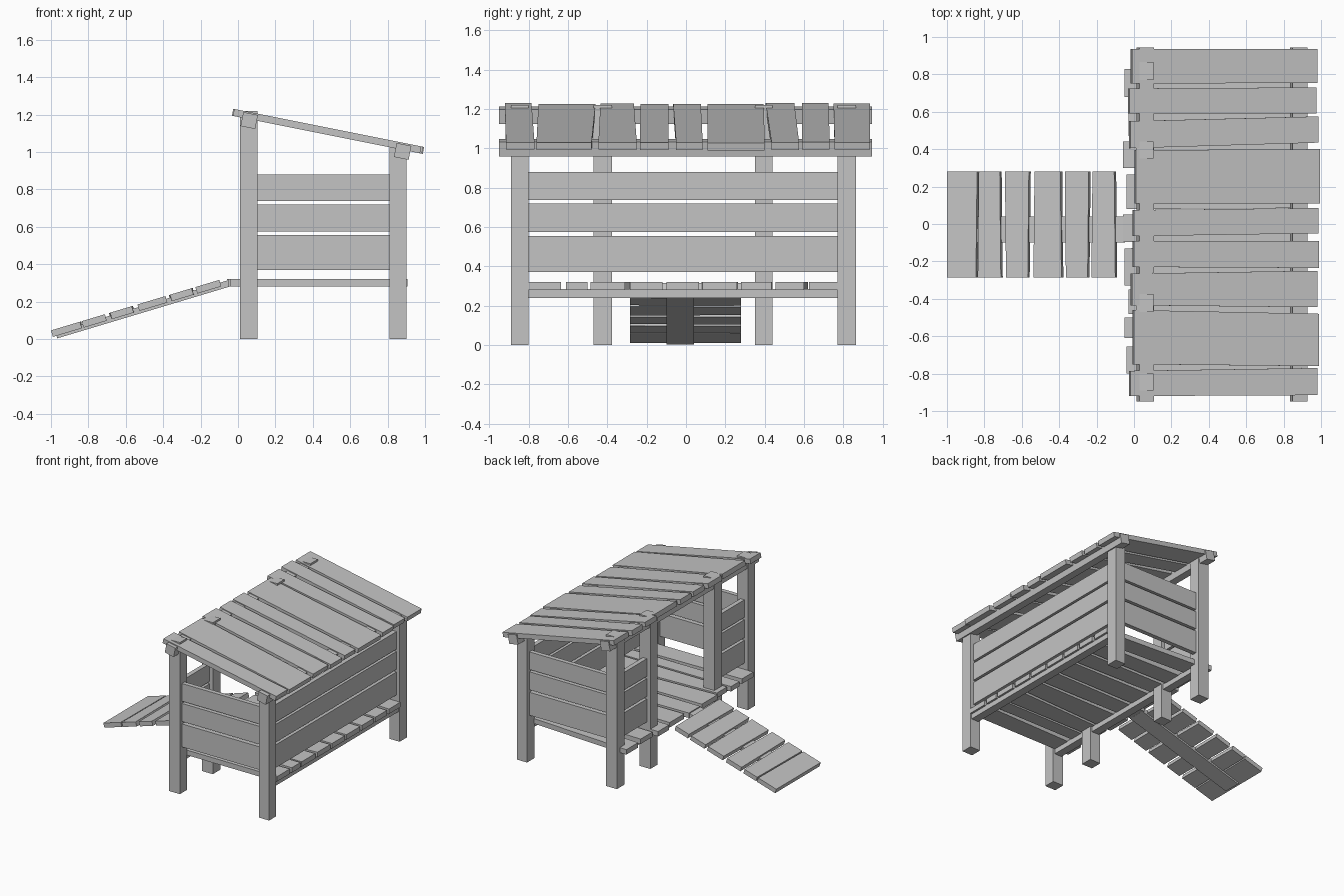
import bpy
from math import atan
from mathutils import Matrix, Vector

if "Cube" in bpy.data.objects:
    bpy.data.objects.remove(bpy.data.objects["Cube"])

COLOUR = (0.55, 0.55, 0.55, 1)
wood = bpy.data.materials.new("plain_grey_wood")
wood.use_nodes = True
wood.diffuse_color = COLOUR
wood.node_tree.nodes["Principled BSDF"].inputs["Base Color"].default_value = COLOUR


def board(name, outline, low, high, matrix=Matrix()):
    """Extrude a four-cornered outline from low to high, then place it."""
    verts = [Vector((x, y, z)) for z in (low, high) for x, y in outline]
    faces = [(3, 2, 1, 0), (4, 5, 6, 7)]
    faces += [(i, (i + 1) % 4, (i + 1) % 4 + 4, i + 4) for i in range(4)]
    mesh = bpy.data.meshes.new(name)
    mesh.from_pydata([matrix @ v for v in verts], [], faces)
    mesh.materials.append(wood)
    obj = bpy.data.objects.new(name, mesh)
    bpy.context.collection.objects.link(obj)
    return obj


def box(name, x, y, z, matrix=Matrix()):
    corners = [(x[0], y[0]), (x[1], y[0]), (x[1], y[1]), (x[0], y[1])]
    return board(name, corners, z[0], z[1], matrix)


def tapered(name, x, left, right, z, matrix=Matrix()):
    """A plank along x whose two ends have their own widths."""
    corners = [(x[0], left[0]), (x[1], right[0]), (x[1], right[1]), (x[0], left[1])]
    return board(name, corners, z[0], z[1], matrix)


def sloped(x, z, slope):
    return Matrix.Translation((x, 0, z)) @ Matrix.Rotation(-atan(slope), 4, 'Y')


# Posts: four tall ones on the open side, two short ones behind
TALL_X, SHORT_X = (0.01, 0.105), (0.81, 0.9)
POST_Y = [(-0.89, -0.8), (-0.47, -0.375), (0.35, 0.44), (0.77, 0.865)]
for y in POST_Y:
    box("tall_post", TALL_X, y, (0, 1.22))
for y in (POST_Y[0], POST_Y[3]):
    box("short_post", SHORT_X, y, (0, 1.03))

# Floor joists and tilted roof beams
for x in ((0.025, 0.09), (0.825, 0.89)):
    box("floor_joist", x, (-0.82, 0.8), (0.24, 0.285))
for x, z in ((0.06, 1.168), (0.88, 1.003)):
    box("roof_beam", (-0.04, 0.04), (-0.95, 0.945), (-0.038, 0.038), sloped(x, z, -0.2))

# Wall boards on the ends, the back and both sides of the doorway
for z in ((0.37, 0.555), (0.575, 0.72), (0.738, 0.88)):
    for y in (-0.845, 0.818):
        box("end_wall_board", (0.1, 0.815), (y - 0.018, y + 0.018), z)
    box("back_wall_board", (0.837, 0.873), (-0.805, 0.775), z)
    for y in ((-0.805, -0.465), (0.435, 0.775)):
        box("door_side_board", (0.04, 0.076), y, z)

# Uneven floor planks: left end x, left widths, right widths
FLOOR = [
    (-0.04, (-0.8, -0.655), (-0.8, -0.635)),
    (-0.05, (-0.61, -0.5), (-0.61, -0.5)),
    (-0.03, (-0.48, -0.35), (-0.485, -0.31)),
    (-0.05, (-0.33, -0.13), (-0.285, -0.12)),
    (-0.06, (-0.095, 0.05), (-0.1, 0.065)),
    (-0.04, (0.08, 0.265), (0.085, 0.26)),
    (-0.06, (0.3, 0.44), (0.28, 0.435)),
    (-0.03, (0.47, 0.62), (0.455, 0.6)),
    (-0.05, (0.68, 0.83), (0.625, 0.77)),
]
for x, left, right in FLOOR:
    tapered("floor_plank", (x, 0.906), left, right, (0.28, 0.32))

# Uneven roof planks, laid on the slope
ROOF = [
    (-0.02, 0.98, (-0.92, -0.785), (-0.915, -0.77)),
    (0.0, 0.99, (-0.75, -0.46), (-0.76, -0.48)),
    (-0.01, 0.98, (-0.435, -0.265), (-0.445, -0.25)),
    (0.0, 0.99, (-0.23, -0.09), (-0.235, -0.09)),
    (0.0, 0.985, (-0.065, 0.075), (-0.05, 0.085)),
    (0.01, 0.995, (0.11, 0.395), (0.11, 0.4)),
    (-0.02, 0.985, (0.405, 0.55), (0.435, 0.575)),
    (-0.025, 0.975, (0.59, 0.725), (0.59, 0.73)),
    (-0.01, 0.98, (0.75, 0.935), (0.755, 0.935)),
]
STRETCH = 1.02
for start, end, left, right in ROOF:
    tapered("roof_plank", (start * STRETCH, end * STRETCH), left, right,
            (-0.038, 0), sloped(0, 1.226, -0.2))

# Ramp: cleats on one central runner
ramp = sloped(-1, 0.046, 0.3)
box("ramp_runner", (0.02, 0.98), (-0.1, 0.04), (-0.05, -0.015), ramp)
CLEATS = [(0, 0.155), (0.17, 0.288), (0.31, 0.432),
          (0.468, 0.612), (0.63, 0.752), (0.778, 0.9)]
for i, (a, b) in enumerate(CLEATS):
    skew = 0.006 * (-1) ** i
    outline = [(a * 1.044 + skew * (i > 0), -0.285), (b * 1.044, -0.285),
               (b * 1.044 + skew, 0.28), (a * 1.044, 0.28)]
    board("ramp_cleat", outline, -0.036, 0, ramp)
